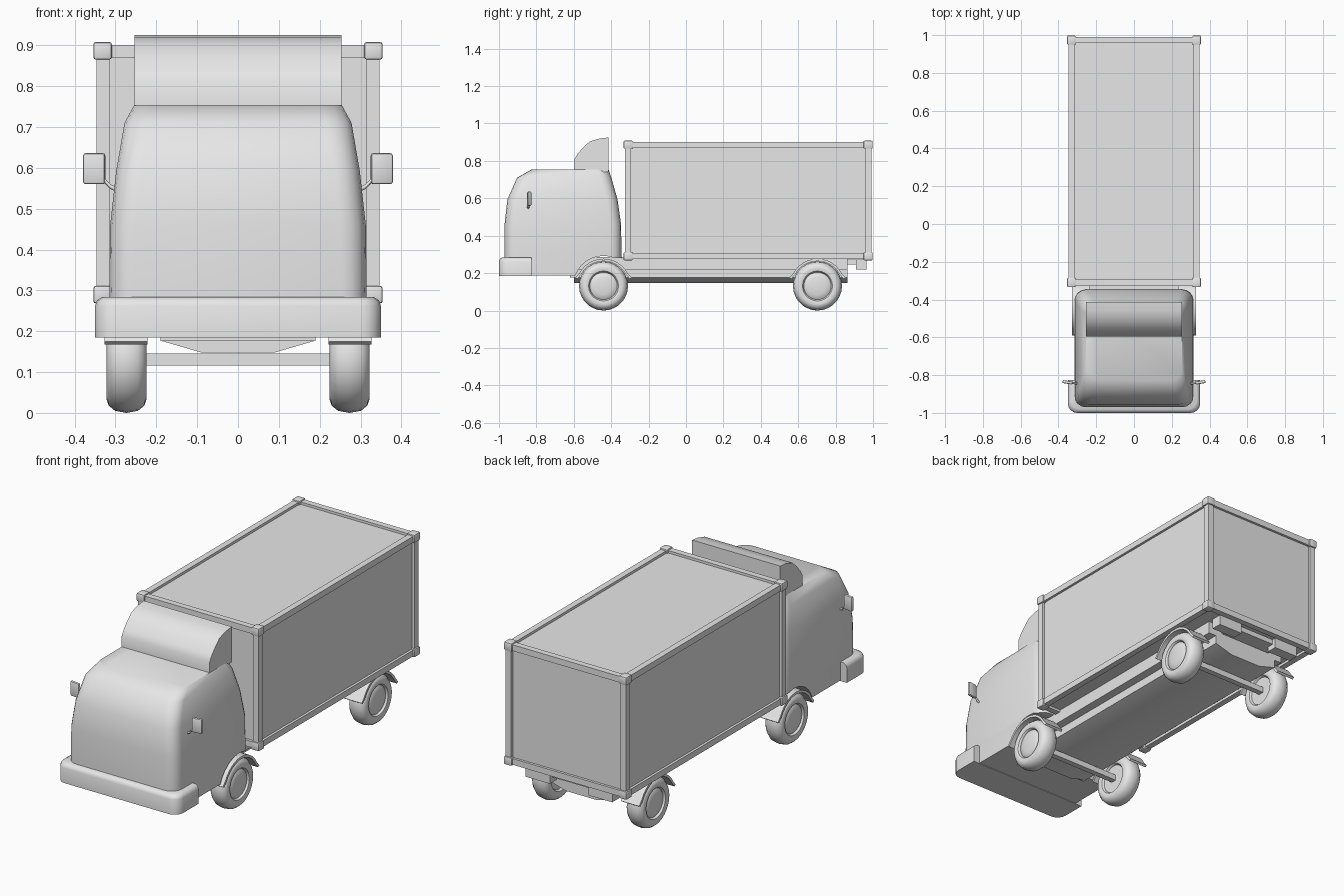
import bpy, bmesh, math
from mathutils import Vector

if "Cube" in bpy.data.objects:
    bpy.data.objects.remove(bpy.data.objects["Cube"])

grey = bpy.data.materials.new("plain grey")
grey.use_nodes = True
grey.diffuse_color = (0.8, 0.8, 0.8, 1)
grey.node_tree.nodes["Principled BSDF"].inputs["Base Color"].default_value = (0.8, 0.8, 0.8, 1)


def finish(name, bm, angle=30):
    bmesh.ops.recalc_face_normals(bm, faces=bm.faces)
    mesh = bpy.data.meshes.new(name)
    bm.to_mesh(mesh)
    bm.free()
    ob = bpy.data.objects.new(name, mesh)
    bpy.context.collection.objects.link(ob)
    mesh.materials.append(grey)
    smooth(ob, angle)
    return ob


def smooth(ob, angle):
    bpy.ops.object.select_all(action='DESELECT')
    ob.select_set(True)
    bpy.context.view_layer.objects.active = ob
    bpy.ops.object.shade_smooth_by_angle(angle=math.radians(angle))


def box(name, x, y, z, bevel=0.0, segments=2):
    """Box from (min, max) ranges, optionally with rounded edges."""
    bm = bmesh.new()
    bmesh.ops.create_cube(bm, size=1)
    for v in bm.verts:
        v.co = [r[0] if c < 0 else r[1] for c, r in zip(v.co, (x, y, z))]
    if bevel:
        bmesh.ops.bevel(bm, geom=bm.edges[:], offset=bevel, segments=segments,
                        profile=0.5, affect='EDGES')
    return finish(name, bm, 40)


def loft(name, rings, angle=30, closed=False):
    """Skin between rings of equal length; cap the ends unless closed."""
    bm = bmesh.new()
    vs = [[bm.verts.new(p) for p in r] for r in rings]
    n = len(vs[0])
    for a, b in zip(vs, vs[1:] + vs[:1] if closed else vs[1:]):
        for i in range(n):
            bm.faces.new((a[i], a[(i + 1) % n], b[(i + 1) % n], b[i]))
    if not closed:
        bm.faces.new(vs[0])
        bm.faces.new(vs[-1])
    return finish(name, bm, angle)


def prism(name, profile, x0, x1, angle=30):
    """Extrude a (y, z) profile along x."""
    return loft(name, [[(x, y, z) for y, z in profile] for x in (x0, x1)], angle)


def rounded_rect(w, y0, y1, z, r, steps=4):
    pts = []
    for k, (cx, cy) in enumerate(((w - r, y1 - r), (r - w, y1 - r), (r - w, y0 + r), (w - r, y0 + r))):
        for i in range(steps + 1):
            a = math.pi / 2 * (k + i / steps)
            pts.append((cx + r * math.cos(a), cy + r * math.sin(a), z))
    return pts


def arc(cy, cz, r, a0, a1, n):
    return [(cy + r * math.cos(math.radians(a0 + (a1 - a0) * i / n)),
             cz + r * math.sin(math.radians(a0 + (a1 - a0) * i / n))) for i in range(n + 1)]


AXLES = {"front": -0.441, "rear": 0.703}
SIDES = {"left": 1, "right": -1}

# Cab shell: stacked rounded sections, with the wheel arch cut out
sections = [(0.187, 0.313, -0.97, -0.345), (0.30, 0.315, -0.97, -0.345),
            (0.46, 0.313, -0.97, -0.347), (0.594, 0.298, -0.955, -0.366),
            (0.71, 0.278, -0.903, -0.399), (0.754, 0.254, -0.826, -0.414)]
cab = loft("cab", [rounded_rect(w, y0, y1, z, 0.06) for z, w, y0, y1 in sections], 50)
cutter = prism("arch_cutter", [(-0.6, 0.1)] + arc(-0.441, 0.13, 0.162, 160, 68, 8)
               + [(-0.3, 0.28), (-0.3, 0.1)], -0.5, 0.5)
cutter.hide_render = True
cutter.hide_viewport = True
cut = cab.modifiers.new("arch", 'BOOLEAN')
cut.operation = 'DIFFERENCE'
cut.object = cutter
cut.solver = 'EXACT'
bpy.context.view_layer.objects.active = cab
bpy.ops.object.modifier_apply(modifier=cut.name)
bpy.data.objects.remove(cutter)
smooth(cab, 50)

# Roof air deflector
prism("roof_deflector", [(-0.596, 0.74), (-0.596, 0.81), (-0.578, 0.84), (-0.55, 0.871),
                         (-0.515, 0.904), (-0.46, 0.92), (-0.414, 0.925), (-0.414, 0.74)],
      -0.254, 0.254, 40)

# Bumper wrapping the lower front of the cab
def bumper_ring(z, inset):
    w, f, b = 0.35 - inset, -1.0 + inset, -0.826
    corner = [(w - 0.05 + 0.05 * math.sin(a), f + 0.05 - 0.05 * math.cos(a))
              for a in (math.pi / 8 * i for i in range(5))]
    half = corner + [(w, b)]
    return [(x, y, z) for x, y in half] + [(-x, y, z) for x, y in reversed(half)]


loft("bumper", [bumper_ring(z, i) for z, i in ((0.184, 0.0), (0.262, 0.0), (0.276, 0.005), (0.284, 0.018))], 45)

# Wing mirrors on short arms
for side, s in SIDES.items():
    m = box(side + "_mirror", (-0.027, 0.027), (-0.008, 0.008), (-0.038, 0.038), 0.006)
    m.location = (s * 0.352, -0.838, 0.598)
    m.rotation_euler.z = s * 0.15
    path = [Vector((s * 0.285, -0.845, 0.54)), Vector((s * 0.312, -0.843, 0.554)),
            Vector((s * 0.34, -0.838, 0.582))]
    loft(side + "_mirror_arm", [[p + Vector((0, 0.006 * math.cos(a), 0.006 * math.sin(a)))
                                 for a in (math.tau * i / 8 for i in range(8))] for p in path], 50)

# Cargo container: inset panels, frame bars and corner castings
X, Y0, Y1, Z0, Z1 = 0.354, -0.334, 0.998, 0.268, 0.908
C = 0.045
box("cargo_box", (-0.334, 0.334), (Y0 + 0.02, Y1 - 0.02), (Z0 + 0.02, Z1 - 0.02))
I, T = 0.007, 0.032
ends = {"x": ((-X + I, -X + I + T), (X - I - T, X - I)),
        "y": ((Y0 + I, Y0 + I + T), (Y1 - I - T, Y1 - I)),
        "z": ((Z0 + I, Z0 + I + T), (Z1 - I - T, Z1 - I))}
for a in (0, 1):
    for b in (0, 1):
        tag = "%d%d" % (a, b)
        box("frame_post_" + tag, ends["x"][a], ends["y"][b], (Z0 + 0.02, Z1 - 0.02))
        box("frame_side_bar_" + tag, ends["x"][a], (Y0 + 0.02, Y1 - 0.02), ends["z"][b])
        box("frame_cross_bar_" + tag, (-X + 0.02, X - 0.02), ends["y"][a], ends["z"][b])
        for c in (0, 1):
            box("corner_casting_%s%d" % (tag, c),
                (X - C, X) if a else (-X, C - X),
                (Y1 - C - 0.004, Y1) if b else (Y0, Y0 + C + 0.004),
                (Z1 - C + 0.002, Z1) if c else (Z0, Z0 + C - 0.002), 0.006)

# Chassis: stepped frame with a tapered belly
box("chassis_upper", (-0.235, 0.235), (-0.58, 0.863), (0.22, 0.285))
box("chassis_lower", (-0.19, 0.19), (-0.62, 0.863), (0.176, 0.222))
belly = [(-0.19, 0.177), (-0.09, 0.148), (0.09, 0.148), (0.19, 0.177)]
loft("chassis_belly", [[(x, y, z) for x, z in belly] for y in (-0.6, 0.863)])

# Rear lamp blocks joined by a thin bar
box("rear_bar", (-0.15, 0.15), (0.86, 0.945), (0.245, 0.272))
for side, s in SIDES.items():
    box(side + "_rear_lamp", tuple(sorted((s * 0.11, s * 0.25))), (0.908, 0.965), (0.218, 0.272))

# Wheels: lathed tyre and hub, plus a flared fender over each
tyre = [(0.26, 0.0)] + [(0.272 + 0.049 * math.cos(a), 0.1 + 0.03 * math.sin(a))
                        for a in (math.radians(-90 + 20 * i) for i in range(10))]
tyre = [(-0.035, 0.073), (-0.045, 0.08), (-0.049, 0.097), (-0.044, 0.113), (-0.028, 0.126),
        (0, 0.131), (0.028, 0.126), (0.044, 0.113), (0.049, 0.097), (0.045, 0.08), (0.035, 0.073)]
hub = [(-0.035, 0.076), (0.032, 0.076), (0.038, 0.07), (0.043, 0.045), (0.045, 0.01)]


def lathe(name, profile, cx, s, cy, closed, n=28):
    rings = [[(cx + s * h, cy + r * math.cos(math.tau * i / n), 0.131 + r * math.sin(math.tau * i / n))
              for i in range(n)] for h, r in profile]
    return loft(name, rings, 40, closed)


for axle, cy in AXLES.items():
    box(axle + "_axle", (-0.26, 0.26), (cy - 0.015, cy + 0.015), (0.116, 0.146))
    for side, s in SIDES.items():
        label = axle + "_" + side
        lathe(label + "_tyre", tyre, s * 0.273, s, cy, True)
        lathe(label + "_hub", hub, s * 0.273, s, cy, False)
        outer = [(cy + 0.15, 0.175)] + arc(cy, 0.13, 0.147, 28, 152, 12) + [(cy - 0.15, 0.175)]
        inner = [(cy - 0.14, 0.168)] + arc(cy, 0.128, 0.136, 152, 28, 12) + [(cy + 0.14, 0.168)]
        prism(label + "_fender", outer + inner, s * 0.222, s * 0.327, 40)
